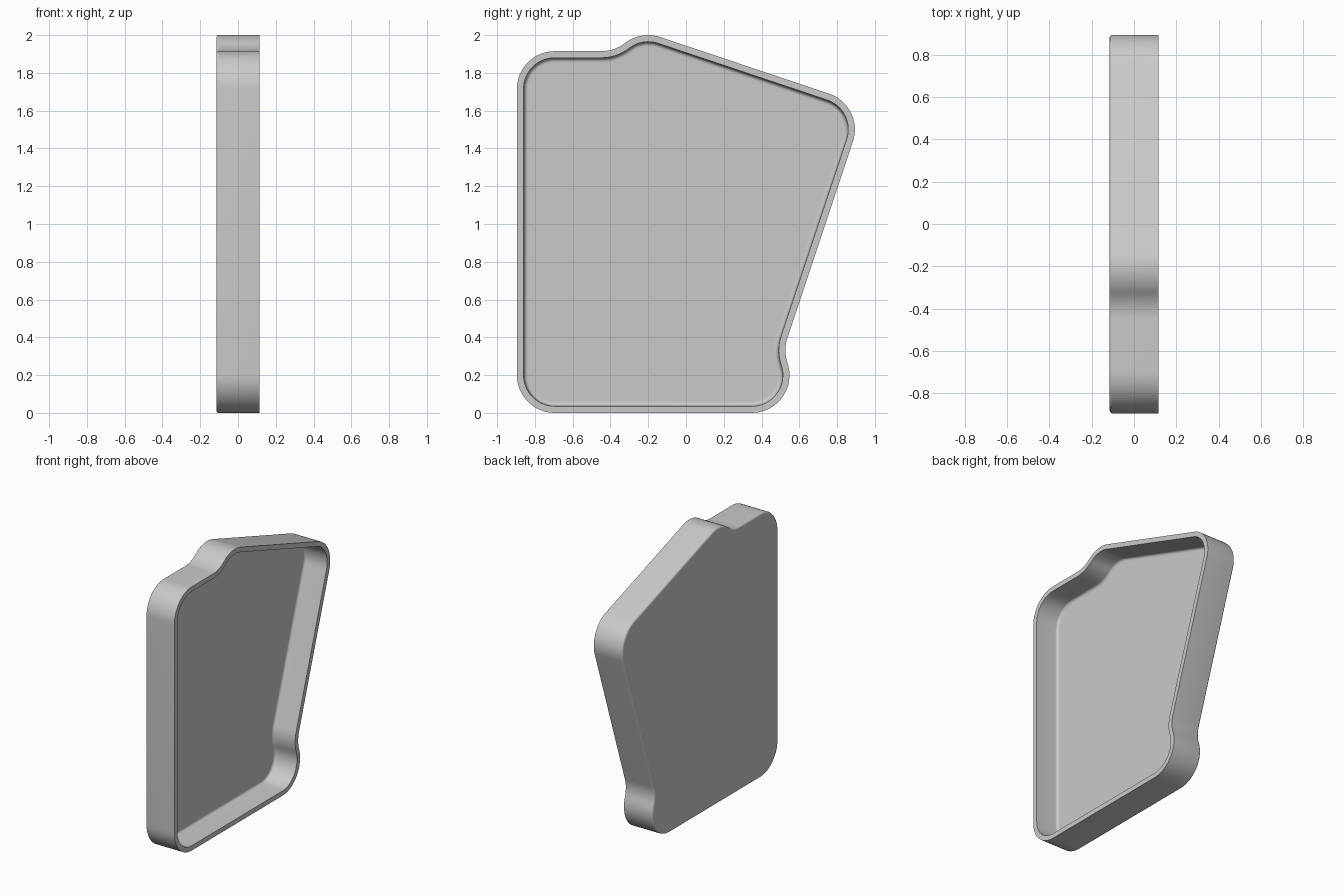
import bpy, bmesh
from math import sin, cos, pi, atan, atan2, radians

cube = bpy.data.objects.get("Cube")
if cube:
    bpy.data.objects.remove(cube, do_unlink=True)

# Corner circles of the outline (y, z), all with one radius
R = 0.2
HALF = 0.115
TILT = atan(1 / 3)
BOTTOM_FRONT, BOTTOM_BACK = (-0.695, 0.2), (0.348, 0.2)
TOP_BACK, PEAK, TOP_FRONT = (0.694, 1.5), (-0.2, 1.8), (-0.695, 1.715)
NECK_BACK, NECK_TOP = (0.726, 0.332), (-0.447, 2.115)


def angle(a, b):
    return atan2(b[1] - a[1], b[0] - a[0])


BACK_TURN = angle(BOTTOM_BACK, NECK_BACK)
TOP_TURN = angle(PEAK, NECK_TOP)
ARCS = [  # centre, start angle, end angle, is hollow
    (BOTTOM_FRONT, pi, 1.5 * pi, False),
    (BOTTOM_BACK, -pi / 2, BACK_TURN, False),
    (NECK_BACK, BACK_TURN + pi, pi - TILT, True),
    (TOP_BACK, -TILT, pi / 2 - TILT, False),
    (PEAK, pi / 2 - TILT, TOP_TURN, False),
    (NECK_TOP, TOP_TURN + pi, 1.5 * pi, True),
    (TOP_FRONT, pi / 2, pi, False),
]


def outline(inset, steps=16):
    """Tangent-arc outline, moved inward by inset."""
    points = []
    for (cy, cz), start, end, hollow in ARCS:
        r = R + inset if hollow else R - inset
        # a hollow arc starts where the arc before it ends
        for i in range(int(hollow), steps + 1):
            a = start + (end - start) * i / steps
            points.append((cy + r * cos(a), cz + r * sin(a)))
    return points


# Wall section as (inset, x): rounded back edge, outer wall, rim, inner wall, floor fillet
WALL, DRAFT, FLOOR, EDGE, FILLET = 0.035, 0.004, 0.054, 0.014, 0.018
BORDER = 0.01
section = [(EDGE + BORDER, -HALF)]
for i in range(6):
    a = pi / 2 * i / 5
    section.append((EDGE * (1 - sin(a)), -HALF + EDGE * (1 - cos(a))))
section += [(0, HALF), (WALL, HALF)]
foot = WALL + DRAFT
for i in range(6):
    a = pi / 2 * i / 5
    section.append((foot + FILLET * (1 - cos(a)), -HALF + FLOOR + FILLET * (1 - sin(a))))
section.append((foot + FILLET + BORDER, -HALF + FLOOR))

# Tray shell: skin the rings, then close the back panel and the inner floor
bm = bmesh.new()
rings = [[bm.verts.new((x, y, z)) for y, z in outline(d)] for d, x in section]
n = len(rings[0])
for a, b in zip(rings, rings[1:]):
    for i in range(n):
        j = (i + 1) % n
        bm.faces.new((a[i], a[j], b[j], b[i]))
bm.faces.new(rings[0])
bm.faces.new(rings[-1])
bmesh.ops.recalc_face_normals(bm, faces=bm.faces)
mesh = bpy.data.meshes.new("tray")
bm.to_mesh(mesh)
bm.free()
tray = bpy.data.objects.new("tray", mesh)
bpy.context.collection.objects.link(tray)

# Plain grey material
grey = bpy.data.materials.new("mid grey")
grey.use_nodes = True
colour = (0.59, 0.59, 0.59, 1)
grey.diffuse_color = colour
grey.node_tree.nodes["Principled BSDF"].inputs["Base Color"].default_value = colour
mesh.materials.append(grey)

# Smooth curves with crisp rim edges
bpy.context.view_layer.objects.active = tray
tray.select_set(True)
bpy.ops.object.shade_smooth_by_angle(angle=radians(30))
